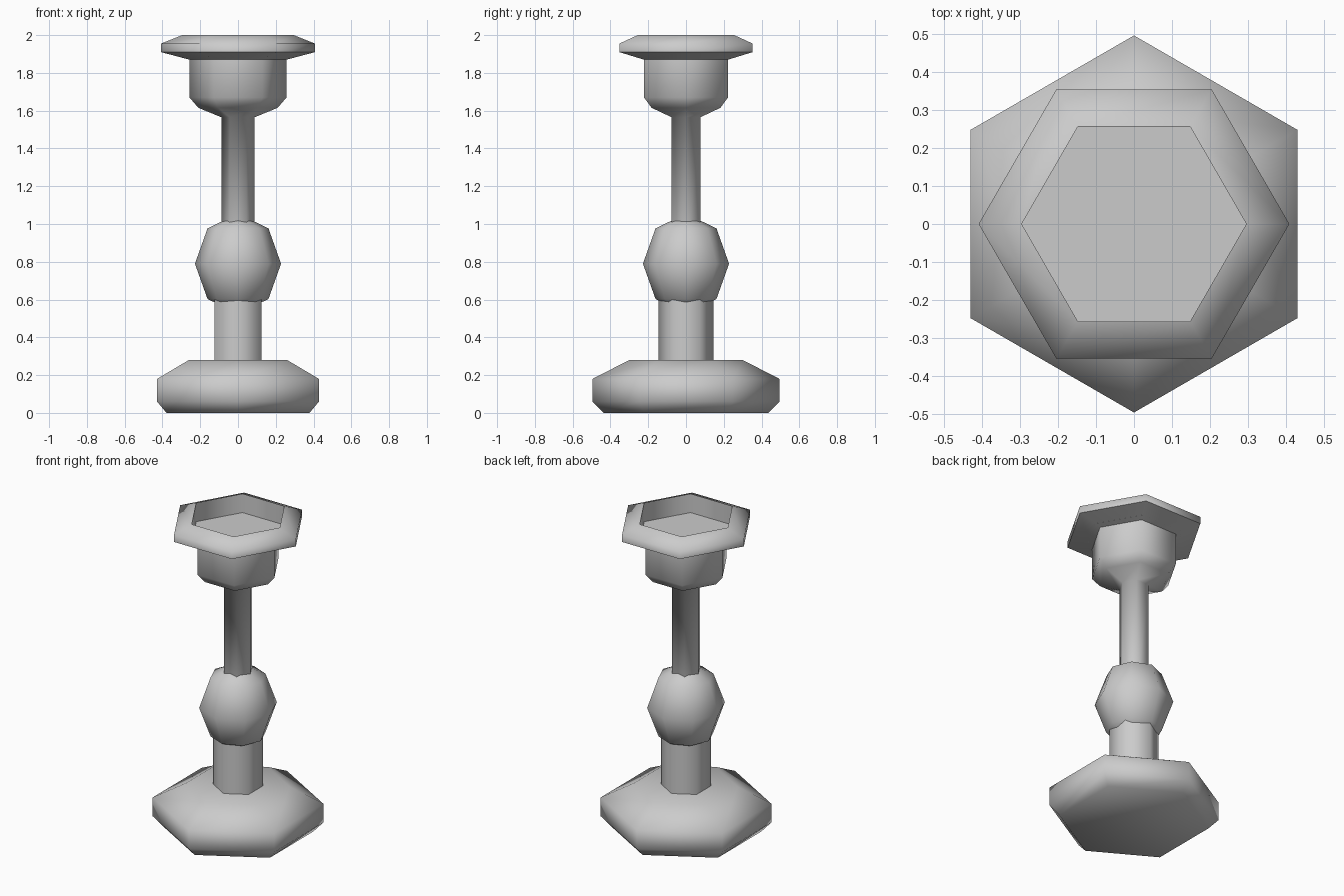
import bpy
import bmesh
from math import cos, sin, pi, radians

cube = bpy.data.objects.get("Cube")
if cube:
    bpy.data.objects.remove(cube, do_unlink=True)

# One plain grey for the whole model
GREY = (0.6, 0.6, 0.6, 1.0)
grey = bpy.data.materials.new("plain grey")
grey.use_nodes = True
grey.diffuse_color = GREY
grey.node_tree.nodes["Principled BSDF"].inputs["Base Color"].default_value = GREY


def finish(obj):
    """Apply the colour and smooth shading with sharp rims."""
    obj.data.materials.append(grey)
    bpy.ops.object.select_all(action="DESELECT")
    obj.select_set(True)
    bpy.context.view_layer.objects.active = obj
    bpy.ops.object.shade_smooth_by_angle(angle=radians(70))


def turned_hexagon(name, profile, turn=0.0):
    """Sweep a (radius, height) profile into a capped six-sided solid."""
    bm = bmesh.new()
    rings = [[bm.verts.new((r * cos(turn + k * pi / 3), r * sin(turn + k * pi / 3), z))
              for k in range(6)] for r, z in profile]
    for low, high in zip(rings, rings[1:]):
        for k in range(6):
            n = (k + 1) % 6
            bm.faces.new((low[k], low[n], high[n], high[k]))
    bm.faces.new(rings[0][::-1])
    bm.faces.new(rings[-1])
    mesh = bpy.data.meshes.new(name)
    bm.to_mesh(mesh)
    bm.free()
    obj = bpy.data.objects.new(name, mesh)
    bpy.context.collection.objects.link(obj)
    finish(obj)


# Foot and lower stem have corners at front and back
turned_hexagon("base", [(0.437, 0), (0.495, 0.06), (0.495, 0.18), (0.3, 0.28)], pi / 2)
turned_hexagon("lower_stem", [(0.145, 0.2), (0.145, 0.75)], pi / 2)

# Stretched low-poly ball
bpy.ops.mesh.primitive_uv_sphere_add(segments=8, ring_count=4, radius=0.228,
                                     location=(0, 0, 0.79))
ball = bpy.context.object
ball.name = "ball"
ball.scale.z = 1.16
finish(ball)

# Upper stem flows into the cup, its flange and the sunken top
turned_hexagon("upper_stem_and_cup", [
    (0.088, 0.8), (0.088, 1.565),
    (0.21, 1.615), (0.257, 1.67), (0.257, 1.87),
    (0.408, 1.91), (0.408, 1.955), (0.295, 2.0),
    (0.295, 1.88)])
